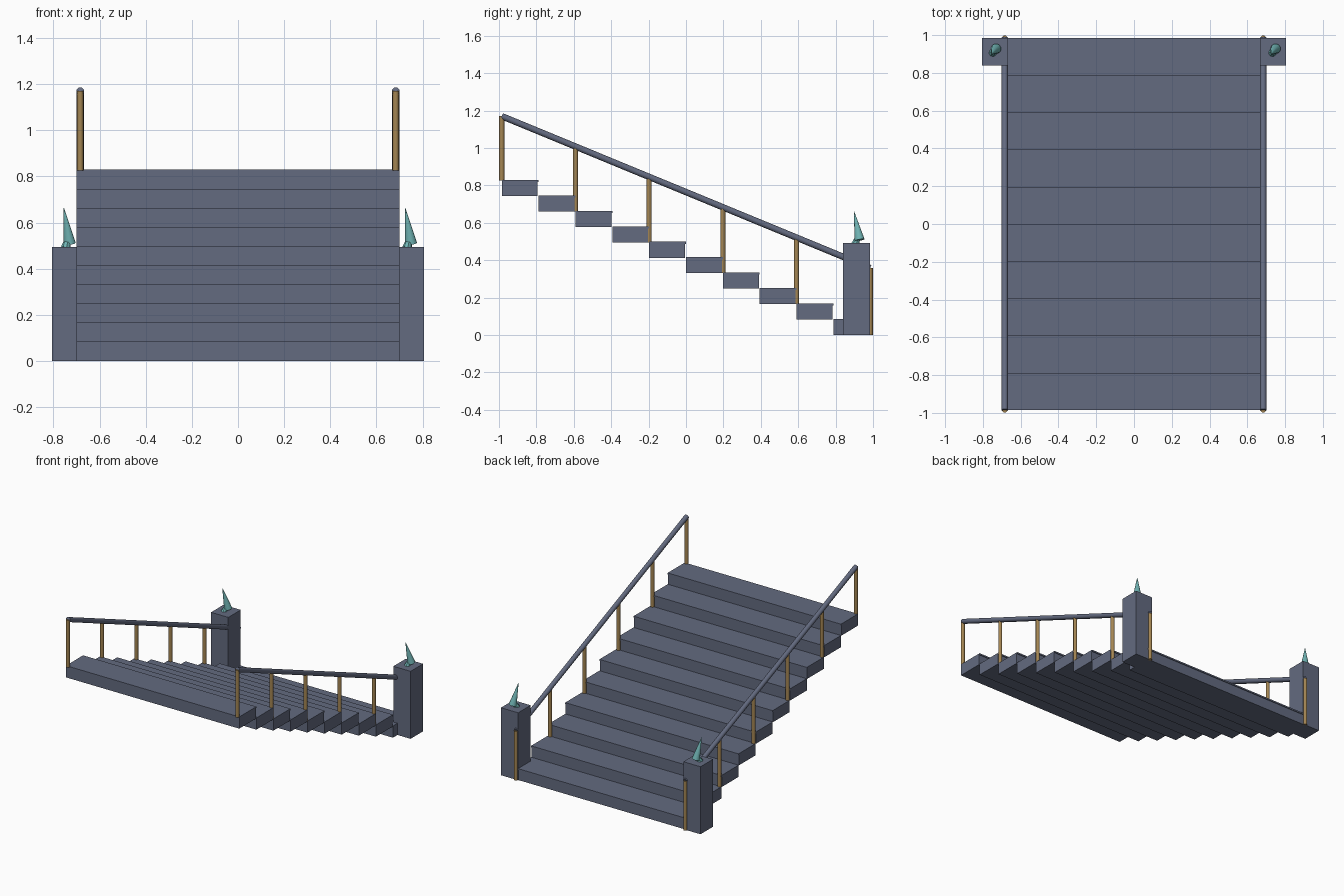
import bpy
import math
from mathutils import Vector

cube = bpy.data.objects.get("Cube")
if cube:
    bpy.data.objects.remove(cube, do_unlink=True)


def material(name, colour):
    m = bpy.data.materials.new(name)
    m.use_nodes = True
    m.diffuse_color = (*colour, 1)
    m.node_tree.nodes["Principled BSDF"].inputs["Base Color"].default_value = (*colour, 1)
    return m


slate = material("slate", (0.125, 0.145, 0.215))
brass = material("brass", (0.37, 0.235, 0.085))
teal = material("teal", (0.16, 0.45, 0.45))


def finish(name, mat):
    ob = bpy.context.object
    ob.name = name
    ob.data.materials.append(mat)
    return ob


def box(name, low, high, mat):
    low, high = Vector(low), Vector(high)
    bpy.ops.mesh.primitive_cube_add(size=1, location=(low + high) / 2)
    ob = finish(name, mat)
    ob.scale = high - low
    bpy.ops.object.transform_apply(location=False, rotation=False, scale=True)


def rod(name, start, end, r1, r2, mat, sides=16):
    start, end = Vector(start), Vector(end)
    axis = end - start
    bpy.ops.mesh.primitive_cone_add(vertices=sides, radius1=r1, radius2=r2, depth=axis.length,
                                    location=(start + end) / 2,
                                    rotation=axis.to_track_quat('Z', 'Y').to_euler())
    finish(name, mat)
    bpy.ops.object.shade_smooth_by_angle(angle=math.radians(40))


# Steps, each a riser block with a slightly overhanging tread
STEPS, DEPTH, RISE, HALF = 10, 0.197, 0.0826, 0.7
FRONT, BACK = -0.985, 0.985
for i in range(STEPS):
    y = BACK - i * DEPTH
    z = i * RISE
    box(f"step_{i + 1}", (-HALF, y - DEPTH, z), (HALF, y - 0.005, z + RISE - 0.008), slate)
    box(f"tread_{i + 1}", (-HALF, y - DEPTH, z + RISE - 0.008), (HALF, y, z + RISE + 0.003), slate)


def rail_height(y):
    return 1.17 - (y - FRONT) * 0.412


for side, s in (("left", 1), ("right", -1)):
    x = s * 0.684
    # Sloping handrail
    rod(f"{side}_handrail", (x, FRONT, rail_height(FRONT)), (x, BACK, rail_height(BACK)),
        0.017, 0.017, slate)
    # Balusters on every second step
    for k in range(6):
        y = BACK - k * 2 * DEPTH
        base = min(2 * k, STEPS) * RISE
        rod(f"{side}_baluster_{k + 1}", (x, y, base), (x, y, rail_height(y)), 0.0135, 0.0135, brass)
    # Newel post at the foot
    inner, outer = sorted((s * 0.667, s * 0.806))
    box(f"{side}_newel", (inner, 0.84, 0), (outer, 0.984, 0.493), slate)
    # Leaning spike with a small foot, same lean on both sides
    cx = s * 0.74
    rod(f"{side}_spike", (cx + 0.01, 0.928, 0.508), (cx - 0.015, 0.898, 0.662), 0.027, 0.001, teal, 12)
    rod(f"{side}_spike_foot", (cx - 0.007, 0.907, 0.488), (cx - 0.002, 0.914, 0.512), 0.022, 0.016, teal, 8)
